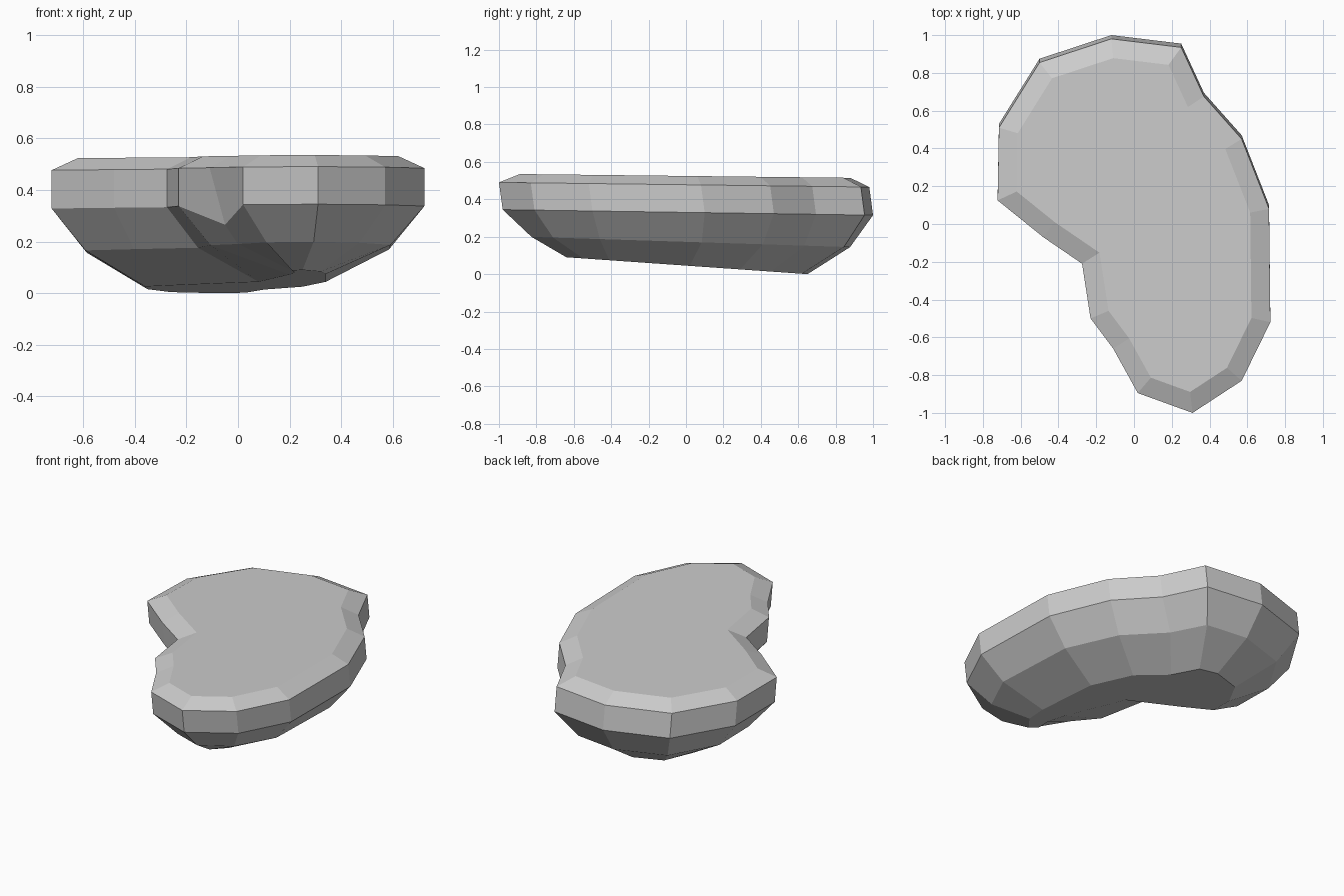
import bpy, bmesh
from mathutils import Vector

if "Cube" in bpy.data.objects:
    bpy.data.objects.remove(bpy.data.objects["Cube"])

# Kidney-shaped outline of the slab, counter-clockwise from the front tip
OUTLINE = [Vector(p) for p in (
    (0.31, -0.99), (0.57, -0.82), (0.722, -0.51), (0.715, 0.09),
    (0.57, 0.46), (0.37, 0.685), (0.25, 0.945), (-0.12, 0.99),
    (-0.50, 0.865), (-0.715, 0.52), (-0.722, 0.135), (-0.48, -0.06),
    (-0.275, -0.20), (-0.23, -0.49), (-0.11, -0.65), (0.02, -0.885))]

# Small underside outline, matching the points above
UNDERSIDE = [Vector(p) for p in (
    (0.25, -0.64), (0.32, -0.55), (0.34, -0.41), (0.34, 0.02),
    (0.25, 0.29), (0.10, 0.45), (0.03, 0.62), (-0.08, 0.65),
    (-0.26, 0.59), (-0.35, 0.43), (-0.36, 0.28), (-0.20, 0.18),
    (0.08, 0.02), (0.20, -0.38), (0.22, -0.50), (0.21, -0.60))]


def inset(points, distance):
    """Move every edge of a closed outline inwards by the distance."""
    result = []
    for i, p in enumerate(points):
        a = (p - points[i - 1]).normalized()
        b = (points[(i + 1) % len(points)] - p).normalized()
        na, nb = Vector((-a.y, a.x)), Vector((-b.y, b.x))
        result.append(p + (na + nb) * distance / (1 + na.dot(nb)))
    return result


def add_ring(bm, points, height, slope, shift=0.0):
    """One outline lying on a gently tilted plane."""
    return [bm.verts.new((p.x, p.y + shift, height + slope * p.y)) for p in points]


bm = bmesh.new()
rings = [
    add_ring(bm, UNDERSIDE, 0.0455, -0.07),
    add_ring(bm, inset(OUTLINE, 0.13), 0.172, -0.032, 0.02),
    add_ring(bm, OUTLINE, 0.330, -0.015, 0.01),
    add_ring(bm, OUTLINE, 0.478, -0.0125, -0.01),
    add_ring(bm, inset(OUTLINE, 0.10), 0.525, -0.0114, -0.01),
]
# Dent in the front left side
rings[2][14].co = (-0.05, -0.62, 0.265)

# Side bands and the two caps
n = len(OUTLINE)
for low, high in zip(rings, rings[1:]):
    for i in range(n):
        j = (i + 1) % n
        bm.faces.new((low[i], low[j], high[j], high[i]))
bm.faces.new(rings[-1])
bm.faces.new(rings[0][::-1])
bmesh.ops.recalc_face_normals(bm, faces=bm.faces[:])

mesh = bpy.data.meshes.new("stone_slab")
bm.to_mesh(mesh)
bm.free()
bpy.context.collection.objects.link(bpy.data.objects.new("stone_slab", mesh))
